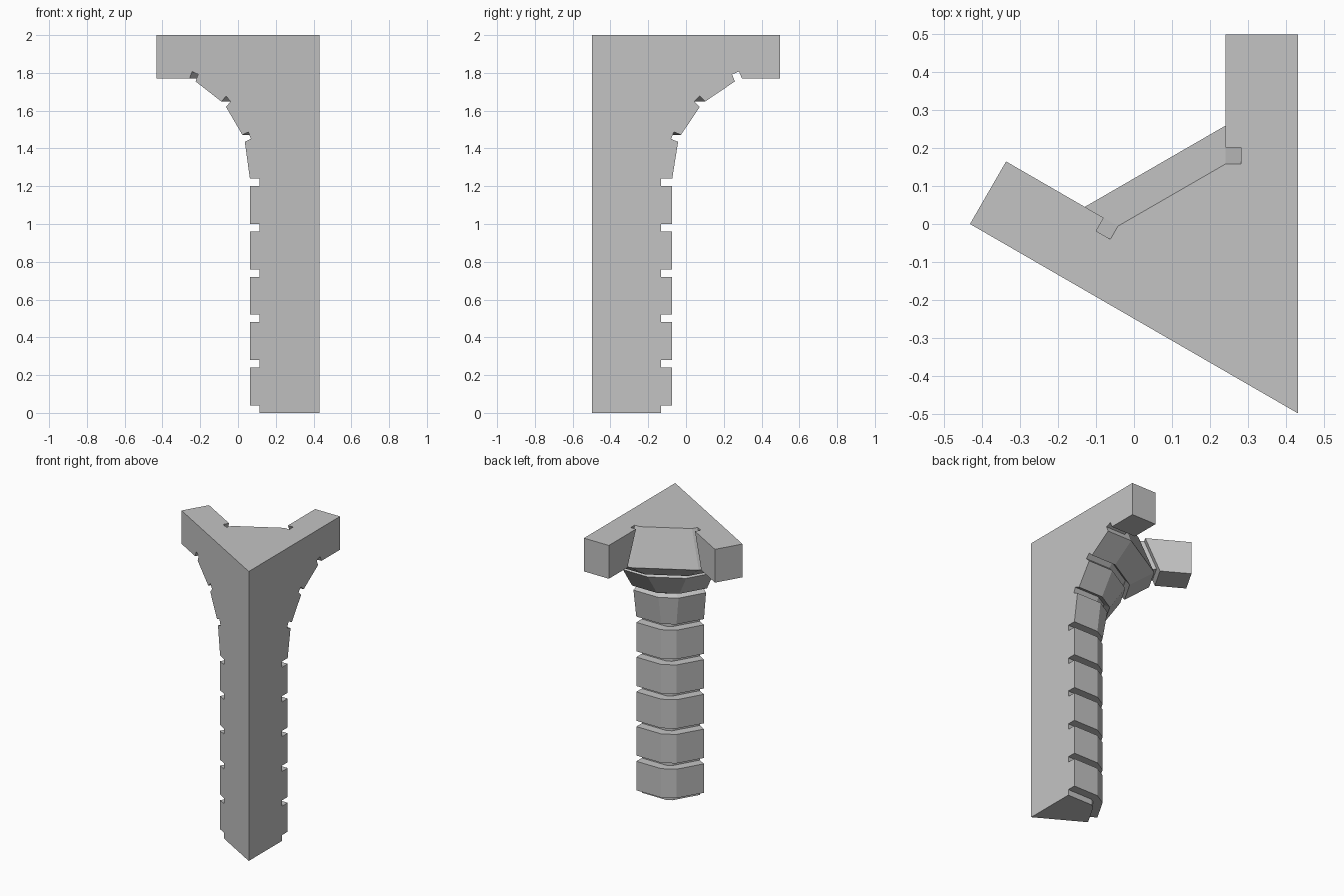
import bpy, bmesh
from math import sin, cos, radians
from mathutils import Vector

cube = bpy.data.objects.get("Cube")
if cube:
    bpy.data.objects.remove(cube)

HEIGHT = 2.0
LENGTH = 0.996                      # length of each wing along its wall
THICK = 0.19                        # wing thickness
GROOVE = 0.04                       # joint width
CORNER = Vector((0.431, -0.498, 0))

stone = bpy.data.materials.new("grey stone")
stone.use_nodes = True
stone.diffuse_color = (0.55, 0.55, 0.55, 1)
stone.node_tree.nodes["Principled BSDF"].inputs["Base Color"].default_value = (0.55, 0.55, 0.55, 1)

# The two wings: direction along the wall, and direction into its thickness
WINGS = {
    "right": (Vector((0, 1, 0)), Vector((-1, 0, 0))),
    "left": (Vector((-cos(radians(30)), 0.5, 0)), Vector((0.5, cos(radians(30)), 0))),
}


def place(wing, u, t, z):
    along, inward = WINGS[wing]
    return CORNER + along * u + inward * t + Vector((0, 0, z))


def finish(name, bm):
    bmesh.ops.recalc_face_normals(bm, faces=bm.faces[:])
    mesh = bpy.data.meshes.new(name)
    bm.to_mesh(mesh)
    bm.free()
    mesh.materials.append(stone)
    obj = bpy.data.objects.new(name, mesh)
    bpy.context.collection.objects.link(obj)
    return obj


def wall_prism(name, wing, outline, thickness):
    """Extrude an outline in the wall plane through the wall thickness."""
    bm = bmesh.new()
    outer = [bm.verts.new(place(wing, u, 0, z)) for u, z in outline]
    inner = [bm.verts.new(place(wing, u, thickness, z)) for u, z in outline]
    bm.faces.new(outer)
    bm.faces.new(inner)
    for i in range(len(outline)):
        j = (i + 1) % len(outline)
        bm.faces.new((outer[i], outer[j], inner[j], inner[i]))
    return finish(name, bm)


def arch_joint(lower, angle):
    """Square groove cut into the arch at a given tilt."""
    a = radians(angle)
    low = Vector(lower)
    inward = Vector((-cos(a), sin(a))) * GROOVE
    across = Vector((sin(a), cos(a))) * GROOVE
    return [tuple(p) for p in (low, low + inward, low + inward + across, low + across)]


# Profile of the grooved column, then the arch blocks, then the sloping crown
column_u, groove_u = 0.425, 0.365
profile = []
for course in range(6):
    z = course * 0.24
    if course:
        profile.append((column_u, z))
    profile += [(groove_u, z), (groove_u, z + GROOVE), (column_u, z + GROOVE)]
profile += arch_joint((0.456, 1.435), 22.5)
profile += arch_joint((0.571, 1.62), 45)
crown_joint = arch_joint((0.757, 1.755), 67.5)
crown_top = (0.656, HEIGHT)
profile += [crown_joint[0], crown_top]

# Column and arch: the profile swept round both wings and the bevel between
bm = bmesh.new()
stations = [("right", 0), ("right", THICK), ("left", THICK), ("left", 0)]
rows = [[bm.verts.new(place(w, u, t, z)) for w, t in stations] for u, z in profile]
base = bm.verts.new(CORNER)
tip = bm.verts.new(CORNER + Vector((0, 0, HEIGHT)))
for lower, upper in zip(rows, rows[1:]):
    for k in range(3):
        bm.faces.new((lower[k], lower[k + 1], upper[k + 1], upper[k]))
bm.faces.new([base] + rows[0])
bm.faces.new([tip] + rows[-1])
for k in (0, 3):
    bm.faces.new([base] + [row[k] for row in rows] + [tip])
finish("column_and_arch", bm)

# Top arms, each joined to the arch by a thinner web that forms the groove
arm_bottom = 1.77
web_top = (crown_top[0] + GROOVE / cos(radians(22.5)), HEIGHT)
rim = (crown_joint[2][0] + (crown_joint[2][1] - arm_bottom) * 0.414, arm_bottom)
for wing in WINGS:
    wall_prism(wing + "_arm", wing,
               [web_top, rim, (LENGTH, arm_bottom), (LENGTH, HEIGHT)], THICK)
    wall_prism(wing + "_arm_web", wing,
               [crown_top, crown_joint[1], crown_joint[2], web_top], THICK - GROOVE)
